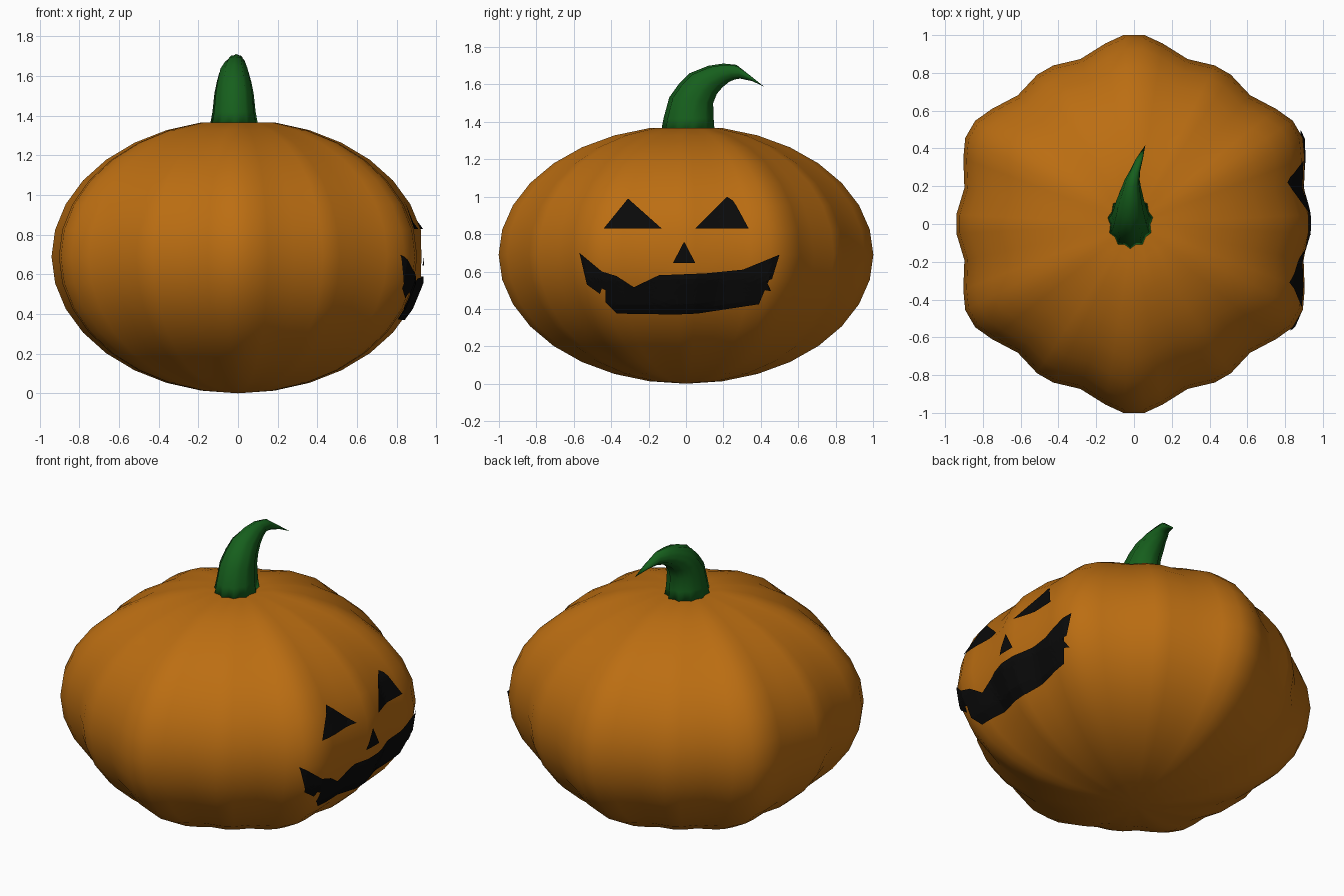
import bpy, bmesh
from math import sin, cos, pi, radians
from mathutils import Vector
from mathutils.bvhtree import BVHTree

if "Cube" in bpy.data.objects:
    bpy.data.objects.remove(bpy.data.objects["Cube"])


def material(name, rgb):
    m = bpy.data.materials.new(name)
    m.diffuse_color = (*rgb, 1)
    m.use_nodes = True
    m.node_tree.nodes["Principled BSDF"].inputs["Base Color"].default_value = m.diffuse_color
    return m


def finish(bm, name, mat, smooth=True):
    bmesh.ops.recalc_face_normals(bm, faces=bm.faces[:])
    me = bpy.data.meshes.new(name)
    bm.to_mesh(me)
    bm.free()
    for p in me.polygons:
        p.use_smooth = smooth
    me.materials.append(mat)
    ob = bpy.data.objects.new(name, me)
    bpy.context.collection.objects.link(ob)
    return ob


def loft(bm, rings, start=None, end=None):
    """Skin closed rings of points, with optional pole points."""
    rows = [[bm.verts.new(p) for p in ring] for ring in rings]
    n = len(rows[0])
    for a, b in zip(rows, rows[1:]):
        for i in range(n):
            j = (i + 1) % n
            bm.faces.new((a[i], a[j], b[j], b[i]))
    for pole, row in ((start, rows[0]), (end, rows[-1])):
        if pole is not None:
            v = bm.verts.new(pole)
            for i in range(n):
                bm.faces.new((v, row[i], row[(i + 1) % n]))


orange = material("pumpkin_orange", (0.50, 0.155, 0.006))
green = material("stem_green", (0.008, 0.115, 0.012))
black = material("face_black", (0.003, 0.003, 0.003))

# Body: oblate ribbed sphere, strong and weak ribs alternating every 30 degrees
half = [(3, 0.942), (12, 0.918), (21, 0.968), (27, 1.003)]
section = [(-a, r) for a, r in reversed(half)] + half
outline = [(radians(60 * k + a), r) for k in range(6) for a, r in section]
rings = []
for i in range(1, 16):
    t = -pi / 2 + pi * i / 16
    rings.append([(min(r * cos(t) * cos(a), 0.925), r * cos(t) * sin(a),
                   0.69 + 0.69 * sin(t)) for a, r in outline])
bm = bmesh.new()
loft(bm, rings, (0, 0, 0), (0, 0, 1.355))
bmesh.ops.recalc_face_normals(bm, faces=bm.faces[:])
surface = BVHTree.FromBMesh(bm)
finish(bm, "pumpkin_body", orange)

# Stem: ribbed tapering sweep; x centre, x radius, front edge (y, z), back edge (y, z)
stations = [
    (-0.02, 0.125, (-0.135, 1.34), (0.16, 1.34)),
    (-0.02, 0.110, (-0.12, 1.42), (0.153, 1.42)),
    (-0.02, 0.100, (-0.09, 1.53), (0.15, 1.50)),
    (-0.02, 0.088, (-0.04, 1.60), (0.17, 1.55)),
    (-0.02, 0.075, (0.02, 1.66), (0.20, 1.585)),
    (-0.015, 0.055, (0.12, 1.70), (0.23, 1.61)),
    (-0.01, 0.040, (0.20, 1.712), (0.26, 1.625)),
    (0.005, 0.028, (0.27, 1.705), (0.29, 1.63)),
    (0.03, 0.018, (0.34, 1.65), (0.355, 1.617)),
]
rings = []
for x, rx, f, b in stations:
    ring = []
    for k in range(22):
        a = 2 * pi * k / 22
        s = 1.0 if k % 2 == 0 else 0.88
        w = cos(a) * s / 2
        ring.append((x + rx * s * sin(a), (f[0] + b[0]) / 2 + (f[0] - b[0]) * w,
                     (f[1] + b[1]) / 2 + (f[1] - b[1]) * w))
    rings.append(ring)
bm = bmesh.new()
loft(bm, rings, (-0.02, 0.01, 1.34), (0.06, 0.418, 1.588))
finish(bm, "stem", green)


# Face: flat (y, z) outlines laid onto the +x side of the body
def face_patch(name, pts):
    bm = bmesh.new()
    bm.faces.new([bm.verts.new((2, y, z)) for y, z in pts])
    bmesh.ops.triangulate(bm, faces=bm.faces[:])
    for _ in range(3):
        bmesh.ops.subdivide_edges(bm, edges=bm.edges[:], cuts=1, use_grid_fill=True)
    bmesh.ops.triangulate(bm, faces=bm.faces[:])
    for v in bm.verts:
        hit = surface.ray_cast(v.co, Vector((-1, 0, 0)))[0]
        v.co.x = hit.x + 0.013
    finish(bm, name, black, False)


face_patch("left_eye", [(-0.44, 0.83), (-0.13, 0.83), (-0.31, 0.99)])
face_patch("right_eye", [(0.05, 0.83), (0.335, 0.83), (0.27, 0.95), (0.235, 0.965),
                         (0.25, 0.98), (0.22, 1.0)])
face_patch("nose", [(-0.07, 0.645), (0.05, 0.645), (-0.01, 0.76)])
face_patch("mouth", [
    (-0.57, 0.70), (-0.53, 0.53), (-0.46, 0.48), (-0.45, 0.51), (-0.43, 0.50),
    (-0.43, 0.435), (-0.37, 0.375), (-0.055, 0.37), (-0.055, 0.46), (0.05, 0.465),
    (0.06, 0.375), (0.39, 0.425), (0.395, 0.505), (0.455, 0.495), (0.43, 0.55),
    (0.46, 0.56), (0.50, 0.69), (0.305, 0.61), (0.315, 0.51), (0.11, 0.49),
    (0.105, 0.59), (-0.145, 0.58), (-0.13, 0.485), (-0.365, 0.475), (-0.37, 0.575),
    (-0.45, 0.60)])
